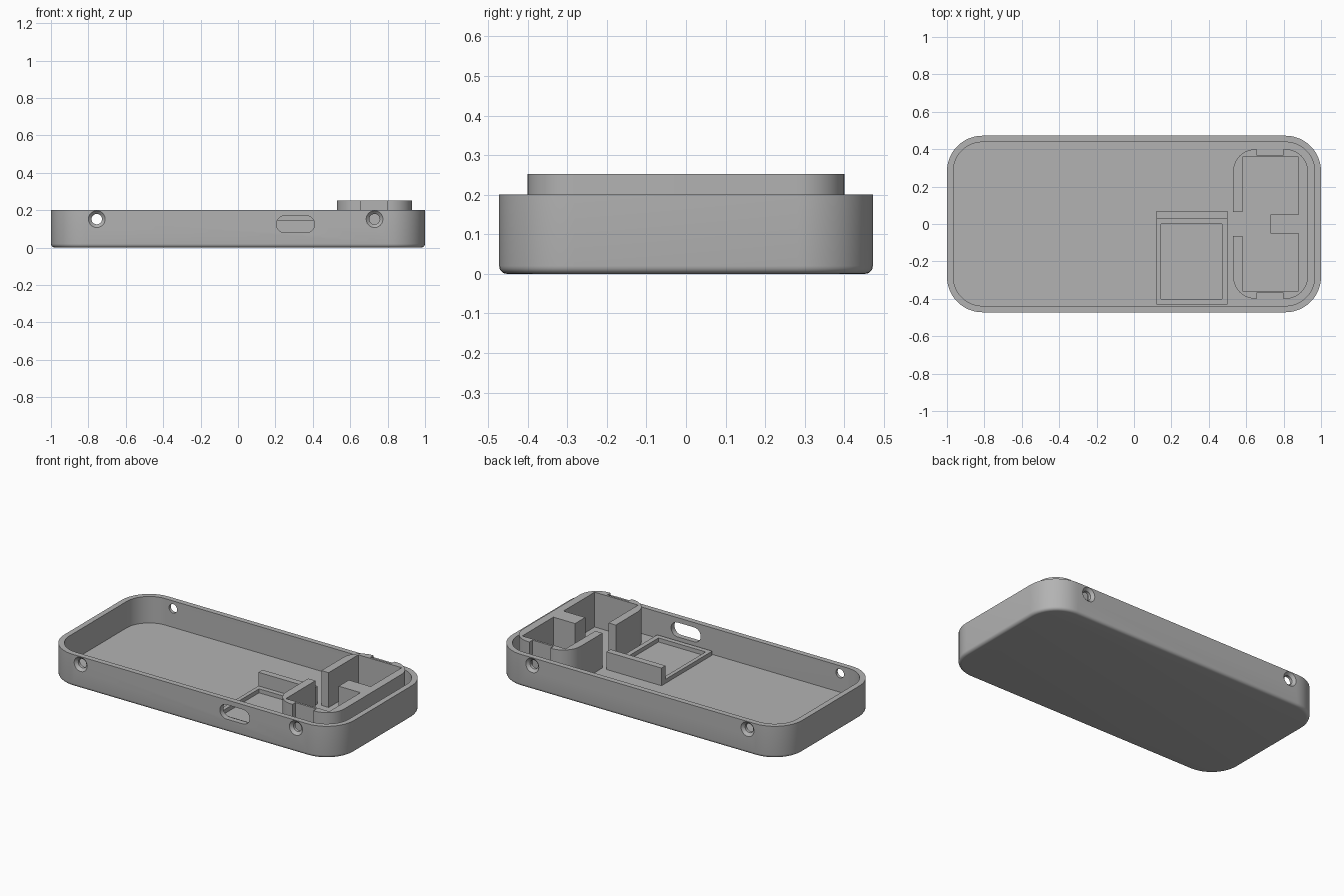
import bpy, bmesh, math
from mathutils import Matrix

if "Cube" in bpy.data.objects:
    bpy.data.objects.remove(bpy.data.objects["Cube"], do_unlink=True)

HALF_X, HALF_Y, HEIGHT = 1.0, 0.472, 0.2
FLOOR, WALL, RADIUS, FILLET = 0.035, 0.034, 0.19, 0.02

grey = bpy.data.materials.new("plain_grey")
grey.use_nodes = True
grey.diffuse_color = (0.45, 0.45, 0.45, 1)
grey.node_tree.nodes["Principled BSDF"].inputs["Base Color"].default_value = grey.diffuse_color


def finish(name, bm):
    bmesh.ops.recalc_face_normals(bm, faces=bm.faces)
    mesh = bpy.data.meshes.new(name)
    bm.to_mesh(mesh)
    bm.free()
    mesh.materials.append(grey)
    obj = bpy.data.objects.new(name, mesh)
    bpy.context.collection.objects.link(obj)
    return obj


def activate(obj):
    bpy.ops.object.select_all(action='DESELECT')
    obj.select_set(True)
    bpy.context.view_layer.objects.active = obj


def smooth(obj):
    activate(obj)
    bpy.ops.object.shade_smooth_by_angle(angle=math.radians(30))


def cut(obj, cutter):
    activate(obj)
    mod = obj.modifiers.new("cut", 'BOOLEAN')
    mod.operation, mod.solver, mod.object = 'DIFFERENCE', 'EXACT', cutter
    bpy.ops.object.modifier_apply(modifier=mod.name)
    bpy.data.objects.remove(cutter, do_unlink=True)


def arc(cx, cy, r, start, end, steps=12):
    angles = [math.radians(start + (end - start) * i / steps) for i in range(steps + 1)]
    return [(cx + r * math.cos(a), cy + r * math.sin(a)) for a in angles]


def loft(name, rings):
    """Skin a stack of equal rings and cap both ends."""
    bm = bmesh.new()
    loops = [[bm.verts.new(p) for p in ring] for ring in rings]
    count = len(loops[0])
    for low, high in zip(loops, loops[1:]):
        for i in range(count):
            j = (i + 1) % count
            bm.faces.new((low[i], low[j], high[j], high[i]))
    bm.faces.new(loops[0][::-1])
    bm.faces.new(loops[-1])
    return finish(name, bm)


def prism(name, outline, z0, z1):
    return loft(name, [[(x, y, z) for x, y in outline] for z in (z0, z1)])


def box(name, x0, x1, y0, y1, z0, z1):
    return prism(name, [(x0, y0), (x1, y0), (x1, y1), (x0, y1)], z0, z1)


def tray_ring(inset, z):
    r, cx, cy = RADIUS - inset, HALF_X - RADIUS, HALF_Y - RADIUS
    corners = [(cx, cy, 0), (-cx, cy, 90), (-cx, -cy, 180), (cx, -cy, 270)]
    return [(x, y, z) for px, py, a in corners for x, y in arc(px, py, r, a, a + 90)]


# Tray with rounded lower edge
rings = []
for i in range(6):
    a = math.radians(18 * i)
    rings.append(tray_ring(FILLET * (1 - math.sin(a)), FILLET * (1 - math.cos(a))))
rings += [tray_ring(0, HEIGHT), tray_ring(WALL, HEIGHT), tray_ring(WALL, FLOOR)]
tray = loft("tray", rings)

# Countersunk screw holes in both long walls
for side in (-1, 1):
    for x in (-0.755, 0.73):
        profile = [(0.05, 0.045), (0, 0.045), (-0.016, 0.028), (-0.1, 0.028)]
        cutter = loft("screw_hole_cutter", [
            [(x + px, side * (HALF_Y + d), 0.152 + pz) for px, pz in arc(0, 0, r, 0, 345, 23)]
            for d, r in profile])
        cut(tray, cutter)

# Connector slot in the front wall
slot = arc(0.365, 0.125, 0.045, -90, 90) + arc(0.25, 0.125, 0.045, 90, 270)
cut(tray, loft("slot_cutter", [[(x, y, z) for x, z in slot] for y in (-0.55, -0.435)]))
smooth(tray)

# Low board frame and its stop wall
frame = box("board_frame", 0.12, 0.5, -0.43, 0.03, FLOOR - 0.01, 0.06)
cut(frame, box("frame_cutter", 0.145, 0.47, -0.4, 0.0, 0, 0.1))
box("board_stop_wall", 0.12, 0.5, 0.03, 0.07, FLOOR - 0.01, 0.145)

# Battery holder: rounded walls, end recesses, side gap and inner tab
outer = [(0.53, 0.065)] + arc(0.65, 0.28, 0.12, 180, 90)
outer += [(0.655, 0.4), (0.655, 0.37), (0.8, 0.37), (0.8, 0.4)]
outer += arc(0.81, 0.28, 0.12, 90, 0)
inner = [(0.58, 0.065), (0.58, 0.357), (0.88, 0.357), (0.88, 0.05), (0.73, 0.05)]


def flip(points):
    return [(x, -y) for x, y in points]


outline = outer + flip(outer[::-1]) + flip(inner) + inner[::-1]
smooth(prism("battery_holder", outline, FLOOR - 0.01, 0.252))
